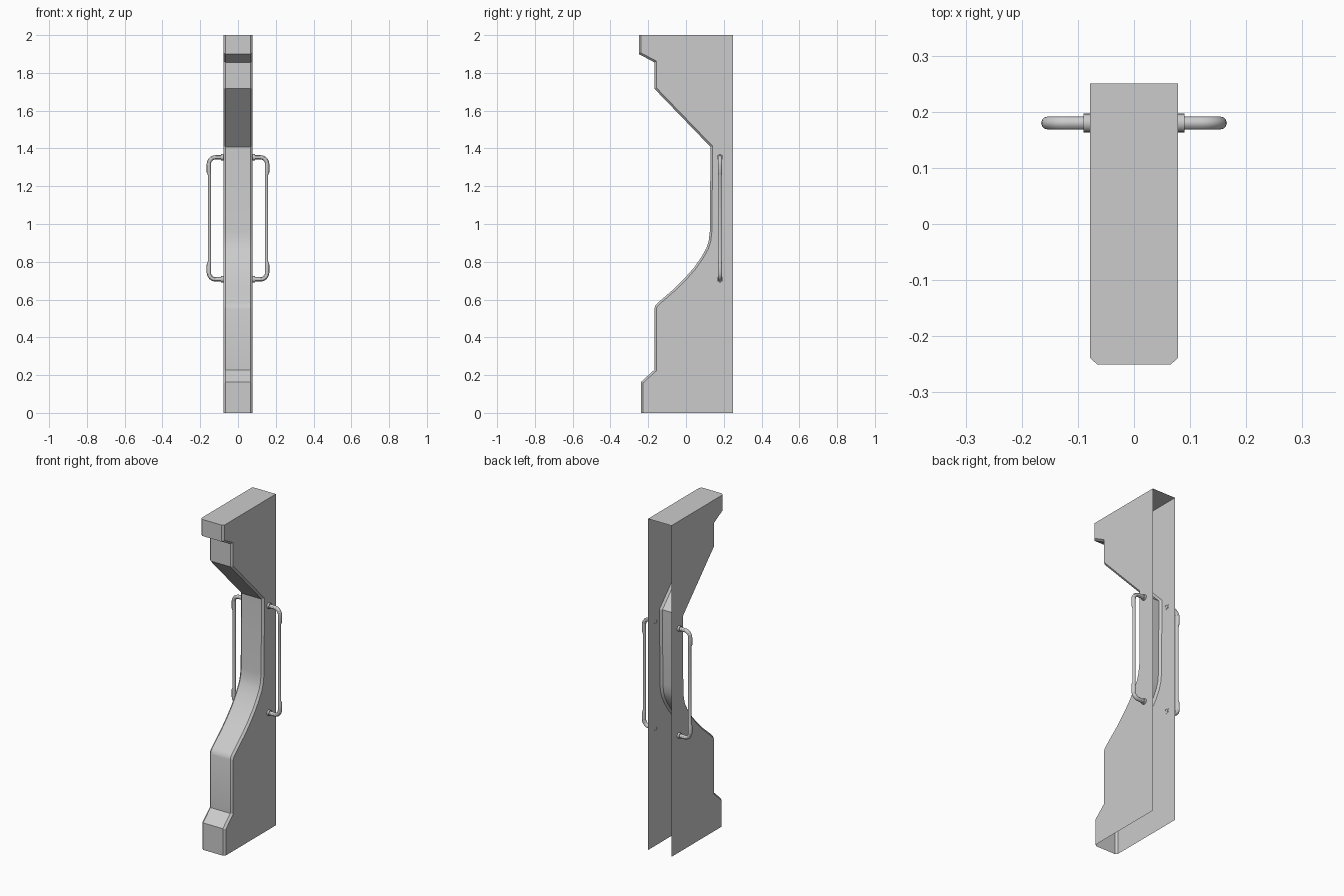
import bpy, bmesh, math
from mathutils import Vector

if "Cube" in bpy.data.objects:
    bpy.data.objects.remove(bpy.data.objects["Cube"])

HALF_W, STRIP_W, INSET, BACK = 0.078, 0.066, 0.011, 0.25


def finish(ob):
    bpy.ops.object.select_all(action='DESELECT')
    ob.select_set(True)
    bpy.context.view_layer.objects.active = ob
    if ob.type == 'CURVE':
        bpy.ops.object.convert(target='MESH')
    bpy.ops.object.shade_smooth_by_angle(angle=math.radians(30))


# Front outline of the cabinet side, bottom to top, as (y, z)
front = [Vector(p) for p in [
    (-0.239, 0), (-0.239, 0.163), (-0.168, 0.228), (-0.168, 0.55), (-0.163, 0.567),
    (-0.15, 0.582), (-0.06, 0.66), (-0.005, 0.715), (0.043, 0.77), (0.082, 0.826),
    (0.108, 0.873), (0.12, 0.91), (0.126, 0.96), (0.13, 1.408),
    (-0.168, 1.717), (-0.168, 1.856), (-0.25, 1.9), (-0.25, 2)]]


def inset(pts, d):
    """Mitred offset of the outline towards the back."""
    out = []
    for i, p in enumerate(pts):
        dirs = [(pts[j + 1] - pts[j]).normalized()
                for j in (i - 1, i) if 0 <= j < len(pts) - 1]
        normals = [Vector((t.y, -t.x)) for t in dirs]
        m = sum(normals, Vector((0, 0))).normalized()
        out.append(p + m * d / m.dot(normals[0]))
    return out


# Cabinet shell: front strip, chamfers, sides and top; open at back and bottom
side = inset(front, INSET)
bm = bmesh.new()


def rail(pts, x):
    return [bm.verts.new((x, p.x, p.y)) for p in pts]


rails = [rail(side, -HALF_W), rail(front, -STRIP_W),
         rail(front, STRIP_W), rail(side, HALF_W)]
for a, b in zip(rails, rails[1:]):
    for i in range(len(front) - 1):
        bm.faces.new((a[i], b[i], b[i + 1], a[i + 1]))
back_top = []
for r, s in ((rails[0], -1), (rails[3], 1)):
    low = bm.verts.new((s * HALF_W, BACK, 0))
    high = bm.verts.new((s * HALF_W, BACK, 2))
    back_top.append(high)
    bm.faces.new(r + [high, low])
bm.faces.new([r[-1] for r in rails] + back_top[::-1])
bmesh.ops.recalc_face_normals(bm, faces=bm.faces)
top = max(bm.faces, key=lambda f: f.calc_center_median().z)
if top.normal.z < 0:
    bmesh.ops.reverse_faces(bm, faces=bm.faces)
mesh = bpy.data.meshes.new("cabinet_panel")
bm.to_mesh(mesh)
bm.free()
panel = bpy.data.objects.new("cabinet_panel", mesh)
bpy.context.collection.objects.link(panel)
finish(panel)

# Grab handles on both sides, with collars where they meet the panel
HY, X_OUT, Z_LOW, Z_HIGH, BEND = 0.18, 0.154, 0.707, 1.353, 0.035


def handle(s, name):
    path = [(HALF_W - 0.002, Z_LOW, 1)]
    for k in range(7):
        a = math.radians(-90 + 15 * k)
        path.append((X_OUT - BEND + BEND * math.cos(a),
                     Z_LOW + BEND + BEND * math.sin(a), 1))
    path += [(X_OUT, 0.785, 1), (X_OUT - 0.003, 0.80, 0.78)]
    path += [(x, Z_LOW + Z_HIGH - z, r) for x, z, r in reversed(path)]
    cu = bpy.data.curves.new(name, 'CURVE')
    cu.dimensions = '3D'
    cu.bevel_depth = 0.0115
    cu.bevel_resolution = 4
    sp = cu.splines.new('POLY')
    sp.points.add(len(path) - 1)
    for pt, (x, z, r) in zip(sp.points, path):
        pt.co = (s * x, HY, z, 1)
        pt.radius = r
    ob = bpy.data.objects.new(name, cu)
    bpy.context.collection.objects.link(ob)
    finish(ob)


for s, label in ((-1, "left"), (1, "right")):
    handle(s, label + "_handle")
    for z, end in ((Z_LOW, "lower"), (Z_HIGH, "upper")):
        bpy.ops.mesh.primitive_cylinder_add(
            vertices=20, radius=0.0165, depth=0.013,
            location=(s * (HALF_W + 0.0055), HY, z), rotation=(0, math.pi / 2, 0))
        collar = bpy.context.object
        collar.name = f"{label}_{end}_collar"
        finish(collar)
